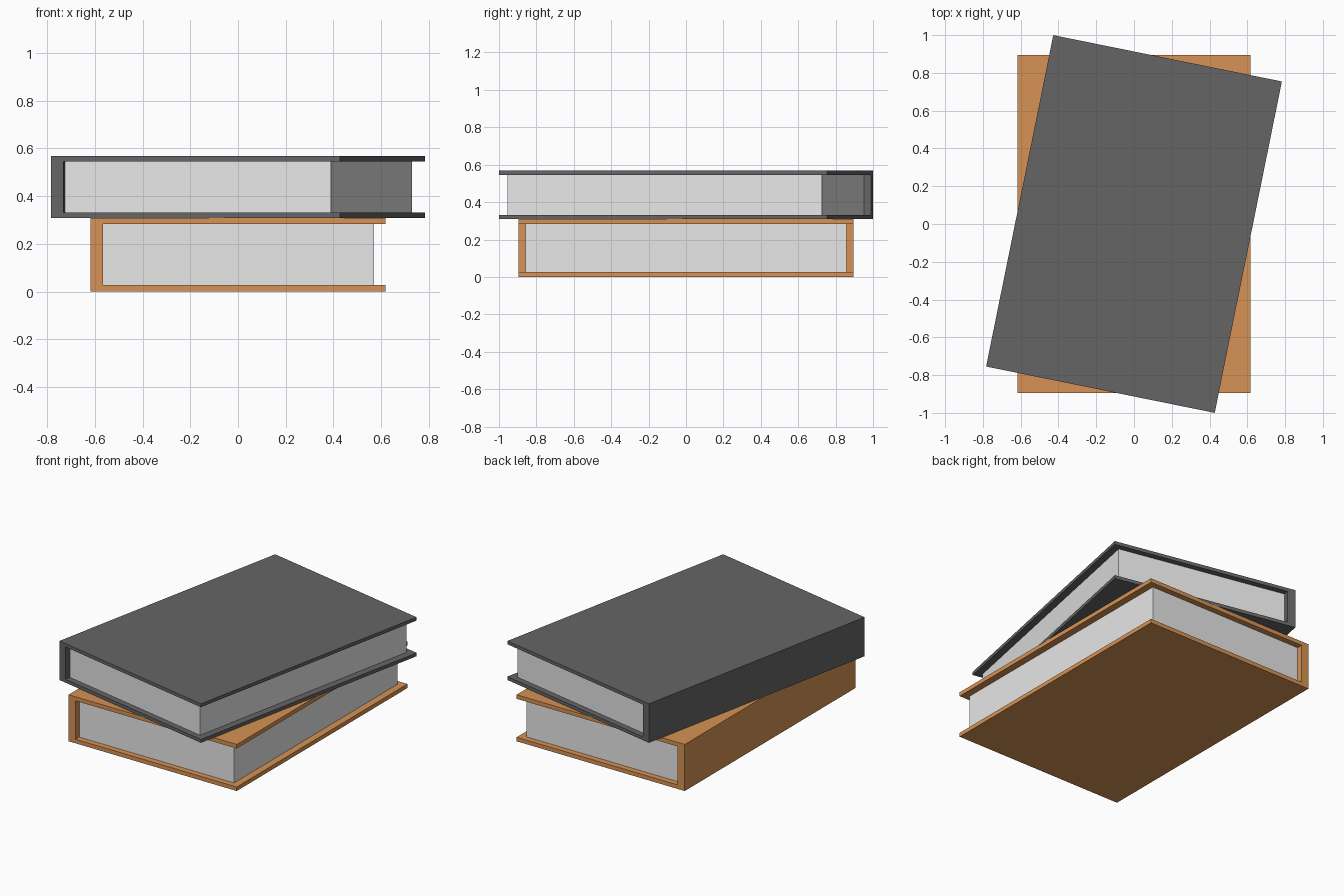
import bpy, bmesh
from mathutils import Matrix

if "Cube" in bpy.data.objects:
    bpy.data.objects.remove(bpy.data.objects["Cube"])

WIDTH, LENGTH = 1.235, 1.79      # cover size
SPINE = 0.052                    # spine thickness
PAGE_X, PAGE_Y = 0.571, 0.857    # page block: fore edge x, half length


def material(name, rgb):
    m = bpy.data.materials.new(name)
    m.diffuse_color = (*rgb, 1.0)
    m.use_nodes = True
    m.node_tree.nodes["Principled BSDF"].inputs["Base Color"].default_value = m.diffuse_color
    return m


def extrude_profile(name, profile, half, mat, matrix):
    """Extrude an x-z outline along y from -half to +half."""
    bm = bmesh.new()
    face = bm.faces.new([bm.verts.new((x, -half, z)) for x, z in profile])
    geo = bmesh.ops.extrude_face_region(bm, geom=[face])["geom"]
    moved = [g for g in geo if isinstance(g, bmesh.types.BMVert)]
    bmesh.ops.translate(bm, verts=moved, vec=(0, 2 * half, 0))
    bmesh.ops.recalc_face_normals(bm, faces=bm.faces[:])
    mesh = bpy.data.meshes.new(name)
    bm.to_mesh(mesh)
    bm.free()
    mesh.materials.append(mat)
    obj = bpy.data.objects.new(name, mesh)
    obj.matrix_world = matrix
    bpy.context.collection.objects.link(obj)


def book(name, z, height, board, angle, cover_mat):
    matrix = Matrix.Translation((0, 0, z)) @ Matrix.Rotation(angle, 4, "Z")
    left, right = -WIDTH / 2, WIDTH / 2
    inner, top = left + SPINE, height - board
    # C-shaped cover: two boards joined by the spine
    cover = [(left, 0), (right, 0), (right, board), (inner, board),
             (inner, top), (right, top), (right, height), (left, height)]
    extrude_profile(name + "_cover", cover, LENGTH / 2, cover_mat, matrix)
    # page block, held between the boards
    pages = [(inner, board), (PAGE_X, board), (PAGE_X, top), (inner, top)]
    extrude_profile(name + "_pages", pages, PAGE_Y, paper, matrix)


paper = material("paper white", (0.8, 0.8, 0.8))
tan = material("tan cover", (0.68, 0.29, 0.09))
grey = material("dark grey cover", (0.13, 0.13, 0.13))

book("lower_book", 0.0, 0.309, 0.027, 0.0, tan)
book("upper_book", 0.309, 0.259, 0.0225, -0.2, grey)
